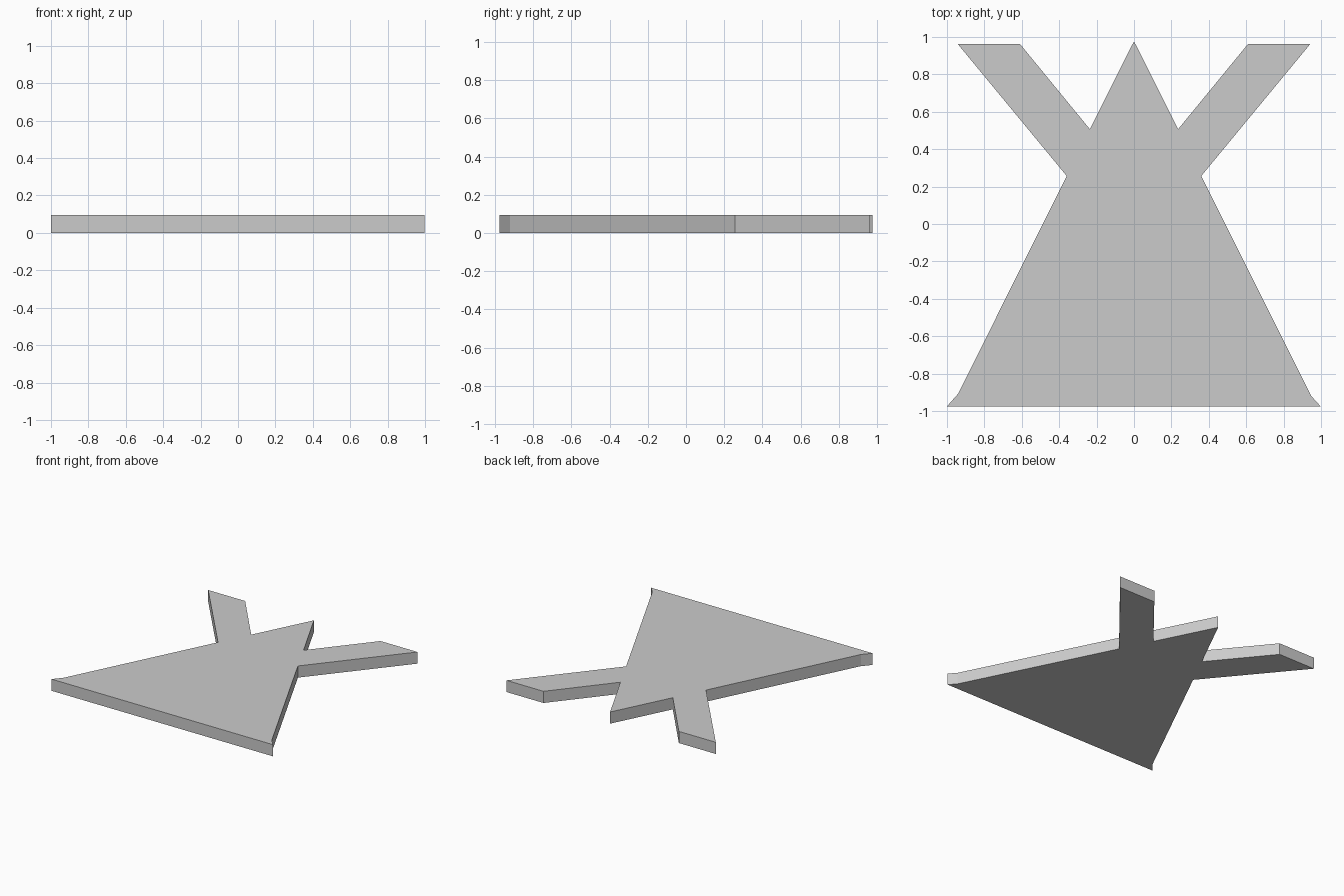
import bpy, bmesh

if "Cube" in bpy.data.objects:
    bpy.data.objects.remove(bpy.data.objects["Cube"])

THICKNESS = 0.095

# Right half of the outline, from the tip clockwise to the base
right = [(0.236, 0.507), (0.61, 0.963), (0.943, 0.963), (0.36, 0.257),
         (0.948, -0.92), (0.998, -0.975), (0.66, -0.975)]
# Left half, slightly different at the lower corner
left = [(-x, y) for x, y in right]
left[4] = (-0.94, -0.907)
left[5] = (-1.0, -0.975)
outline = [(0, 0.977)] + right + left[::-1]

# Flat plate: triangle merged with two crossing bars
bm = bmesh.new()
base = bm.faces.new([bm.verts.new((x, y, 0)) for x, y in outline])
result = bmesh.ops.extrude_face_region(bm, geom=[base], use_keep_orig=True)
top_verts = [g for g in result["geom"] if isinstance(g, bmesh.types.BMVert)]
bmesh.ops.translate(bm, verts=top_verts, vec=(0, 0, THICKNESS))
bmesh.ops.recalc_face_normals(bm, faces=bm.faces[:])

mesh = bpy.data.meshes.new("flat_plate")
bm.to_mesh(mesh)
bm.free()
plate = bpy.data.objects.new("flat_plate", mesh)
bpy.context.collection.objects.link(plate)
